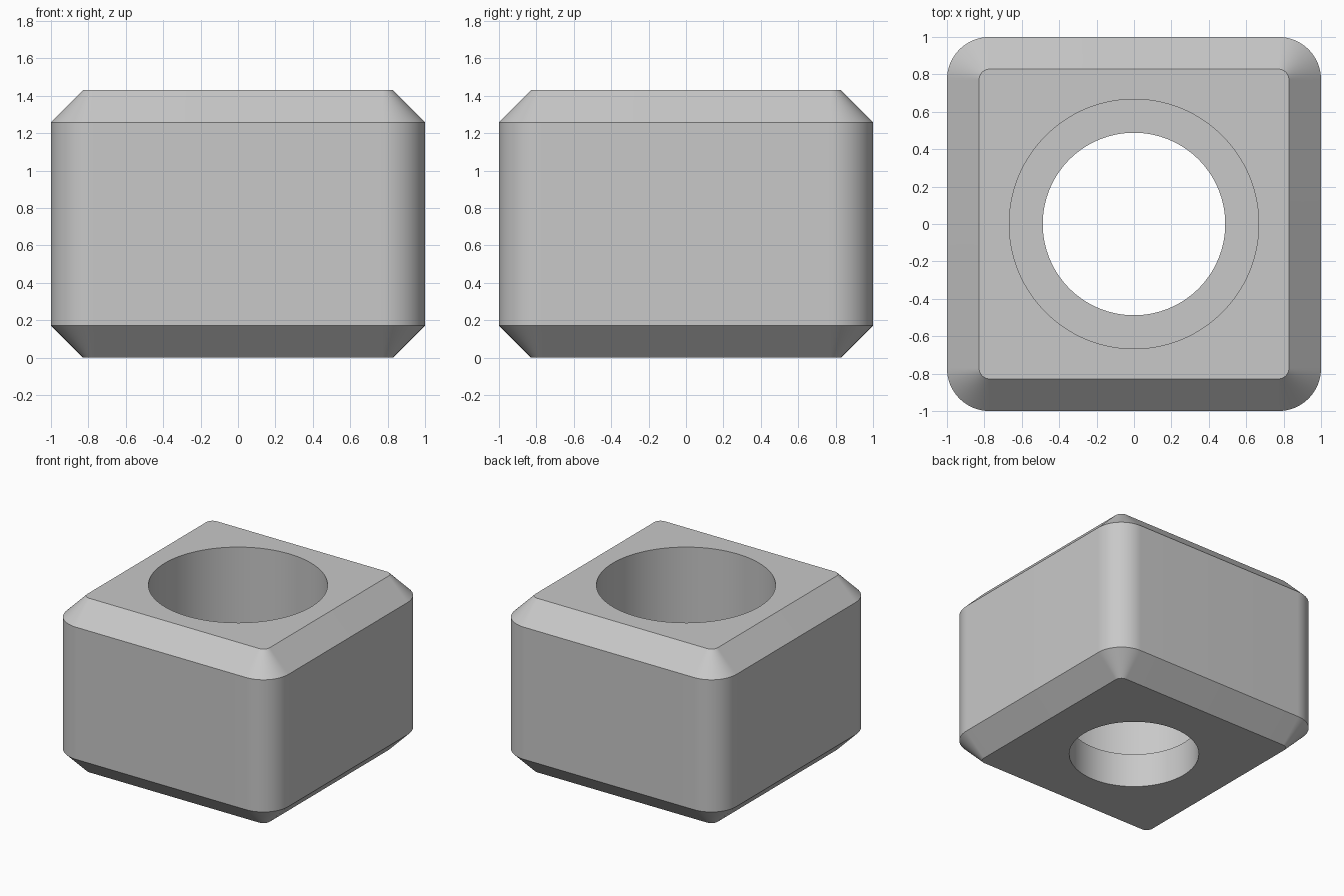
import bpy
import bmesh
import math

cube = bpy.data.objects.get("Cube")
if cube:
    bpy.data.objects.remove(cube, do_unlink=True)

ARC = 24                # points per quadrant in every ring
HEIGHT = 1.43
CHAMFER = 0.172
CORNER = 0.228          # radius of the vertical edges
BORE, HOLE = 0.667, 0.488
SHELF = 0.28            # height of the counterbore floor


def rounded_square(half, radius, z):
    """Ring of points around a square with rounded corners."""
    points = []
    for quadrant in range(4):
        middle = math.radians(45 + 90 * quadrant)
        reach = (half - radius) * math.sqrt(2)
        for i in range(ARC):
            a = math.radians(90) * (quadrant + i / (ARC - 1))
            points.append((reach * math.cos(middle) + radius * math.cos(a),
                           reach * math.sin(middle) + radius * math.sin(a), z))
    return points


def circle(radius, z):
    """Ring with the same point count as the rounded square."""
    steps = [2 * math.pi * (i + 0.5) / (4 * ARC) for i in range(4 * ARC)]
    return [(radius * math.cos(a), radius * math.sin(a), z) for a in steps]


# Cross-section: up the chamfered outside, then down the stepped hole
inset, tight = 1 - CHAMFER, CORNER - CHAMFER
sections = [
    rounded_square(inset, tight, 0),
    rounded_square(1, CORNER, CHAMFER),
    rounded_square(1, CORNER, HEIGHT - CHAMFER),
    rounded_square(inset, tight, HEIGHT),
    circle(BORE, HEIGHT),
    circle(BORE, SHELF),
    circle(HOLE, SHELF),
    circle(HOLE, 0),
]

bm = bmesh.new()
rings = [[bm.verts.new(p) for p in section] for section in sections]
for k, low in enumerate(rings):
    high = rings[(k + 1) % len(rings)]
    for i in range(len(low)):
        j = (i + 1) % len(low)
        bm.faces.new((low[i], low[j], high[j], high[i]))
bmesh.ops.recalc_face_normals(bm, faces=bm.faces)

mesh = bpy.data.meshes.new("counterbored_block")
bm.to_mesh(mesh)
bm.free()
block = bpy.data.objects.new("counterbored_block", mesh)
bpy.context.collection.objects.link(block)

# Plain grey material
grey = bpy.data.materials.new("light_grey")
grey.use_nodes = True
colour = (0.58, 0.58, 0.58, 1)
grey.diffuse_color = colour
grey.node_tree.nodes["Principled BSDF"].inputs["Base Color"].default_value = colour
mesh.materials.append(grey)

# Smooth rounded surfaces, crisp chamfer and rim edges
bpy.ops.object.select_all(action='DESELECT')
block.select_set(True)
bpy.context.view_layer.objects.active = block
bpy.ops.object.shade_smooth_by_angle(angle=math.radians(25))
